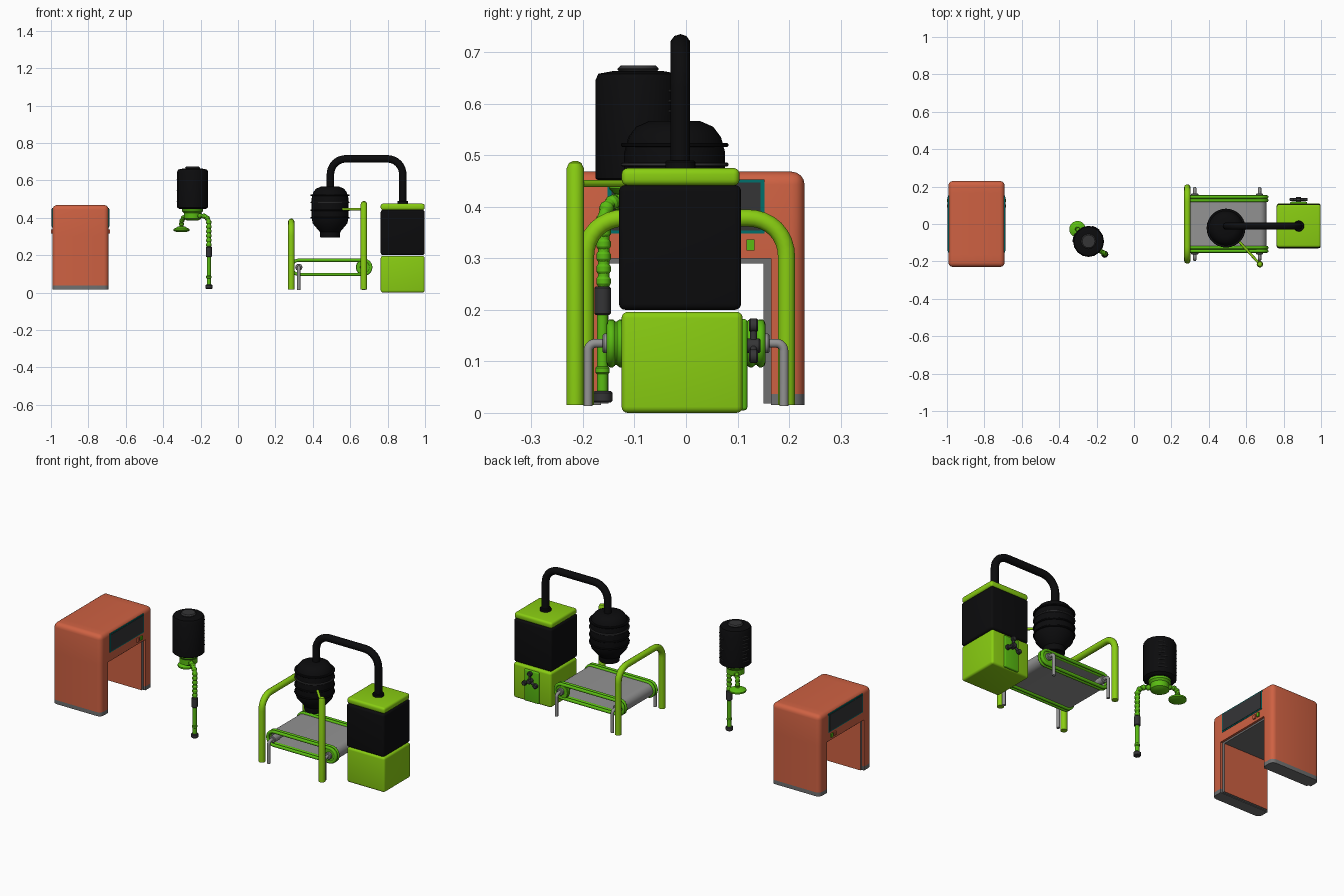
import bpy, bmesh, math
from mathutils import Vector

if "Cube" in bpy.data.objects:
    bpy.data.objects.remove(bpy.data.objects["Cube"])

def mat(name, r, g, b):
    m = bpy.data.materials.new(name)
    m.diffuse_color = (r, g, b, 1)
    m.use_nodes = True
    m.node_tree.nodes["Principled BSDF"].inputs["Base Color"].default_value = m.diffuse_color
    return m

ORANGE = mat("orange", .62, .12, .055)
LIME = mat("lime", .25, .61, .006)
GREEN = mat("green", .10, .50, .006)
BLACK = mat("black", .0035, .0035, .004)
CHAR = mat("charcoal", .035, .035, .037)
GREY = mat("grey", .29, .29, .29)
MIDGREY = mat("mid_grey", .16, .16, .16)
TEAL = mat("teal", 0, .16, .15)

def add(name, bm, *mats):
    bmesh.ops.recalc_face_normals(bm, faces=bm.faces)
    me = bpy.data.meshes.new(name)
    bm.to_mesh(me)
    bm.free()
    for m in mats:
        me.materials.append(m)
    ob = bpy.data.objects.new(name, me)
    bpy.context.collection.objects.link(ob)
    return ob

def box(name, m, x, y, z, bevel=0):
    bm = bmesh.new()
    bmesh.ops.create_cube(bm, size=1)
    for v in bm.verts:
        v.co = [(a + b) / 2 + c * (b - a) for (a, b), c in zip((x, y, z), v.co)]
    if bevel:
        bmesh.ops.bevel(bm, geom=bm.edges[:], offset=bevel, segments=4, profile=.5, affect='EDGES')
    return add(name, bm, m)

def lathe(name, m, profile, origin, axis=(0, 0, 1), n=24):
    """Revolve (radius, height) points about an axis through origin."""
    bm = bmesh.new()
    q = Vector((0, 0, 1)).rotation_difference(Vector(axis))
    rings = [[bm.verts.new(Vector(origin) + q @ Vector((r * math.cos(2 * math.pi * i / n),
              r * math.sin(2 * math.pi * i / n), h))) for i in range(n)] for r, h in profile]
    for a, b in zip(rings, rings[1:]):
        for i in range(n):
            bm.faces.new((a[i], a[(i + 1) % n], b[(i + 1) % n], b[i]))
    bm.faces.new(rings[0])
    bm.faces.new(rings[-1])
    return add(name, bm, m)

def cyl(name, m, r, h0, h1, origin, axis=(0, 0, 1), c=.003, n=24):
    return lathe(name, m, [(r - c, h0), (r, h0 + c), (r, h1 - c), (r - c, h1)], origin, axis, n)

def fillet(pts, rad, seg=8):
    pts = [Vector(p) for p in pts]
    out = [pts[0]]
    for a, p, b in zip(pts, pts[1:], pts[2:]):
        s, e = p + (a - p).normalized() * rad, p + (b - p).normalized() * rad
        for i in range(seg + 1):
            t = i / seg
            w = .76  # rational weight gives a near-circular corner
            k = (1 - t) ** 2 + 2 * w * t * (1 - t) + t * t
            out.append(((1 - t) ** 2 * s + 2 * w * t * (1 - t) * p + t * t * e) / k)
    return out + [pts[-1]]

def tube(name, m, pts, r, cyclic=False):
    cu = bpy.data.curves.new(name, 'CURVE')
    cu.dimensions = '3D'
    cu.bevel_depth = r
    cu.bevel_resolution = 3
    cu.use_fill_caps = True
    sp = cu.splines.new('POLY')
    sp.points.add(len(pts) - 1)
    for p, c in zip(sp.points, pts):
        p.co = (*c, 1)
    sp.use_cyclic_u = cyclic
    cu.materials.append(m)
    ob = bpy.data.objects.new(name, cu)
    bpy.context.collection.objects.link(ob)
    return ob

# ---- orange scanner arch: U-shaped cells, rounded outside edges, grey feet
ys, zs, xs = [-.23, -.165, .165, .23], [.015, .037, .30, .468], (-.992, -.692)
cells = [(0, 0), (0, 1), (2, 0), (2, 1), (0, 2), (1, 2), (2, 2)]
bm = bmesh.new()
V = {}
def vert(s, j, k):
    if (s, j, k) not in V:
        V[s, j, k] = bm.verts.new((xs[s], ys[j], zs[k]))
    return V[s, j, k]
count = {}
for j, k in cells:
    loop = [(j, k), (j + 1, k), (j + 1, k + 1), (j, k + 1)]
    for s in (0, 1):
        bm.faces.new([vert(s, *p) for p in loop])
    for p, q in zip(loop, loop[1:] + loop[:1]):
        count.setdefault(frozenset((p, q)), []).append((p, q))
for c in count.values():
    if len(c) == 1:
        p, q = c[0]
        bm.faces.new((vert(0, *p), vert(0, *q), vert(1, *q), vert(1, *p)))
bmesh.ops.recalc_face_normals(bm, faces=bm.faces)
outer = [e for e in bm.edges if e.calc_face_angle(0) > 1
         and all(abs(v.co.y) > .22 or v.co.z > .46 for v in e.verts)
         and not all(v.co.z < .02 for v in e.verts)]
bmesh.ops.bevel(bm, geom=outer, offset=.025, segments=4, profile=.5, affect='EDGES')
for f in bm.faces:
    f.material_index = int(f.calc_center_median().z < .0369)
add("scanner_arch", bm, ORANGE, MIDGREY)
box("arch_ceiling", MIDGREY, (-.98, -.704), (-.165, .165), (.29, .301))
for s in (-1, 1):
    lining = box("arch_lining", MIDGREY, (-.98, -.704), sorted((s * .15, s * .166)), (.018, .295))
    lining.data.materials.append(ORANGE)
    for f in lining.data.polygons:
        f.material_index = int(abs(f.normal.y) > .5)
for x, d in ((-.992, -1), (-.692, 1)):
    span = lambda t: sorted((x - d * .004, x + d * t))
    box("screen_border", TEAL, span(.002), (-.152, .152), (.348, .453))
    box("screen", CHAR, span(.004), (-.145, .145), (.354, .447))
    box("button_green", GREEN, span(.007), (.117, .133), (.315, .336))
    box("button_orange", ORANGE, span(.007), (.088, .104), (.315, .336))

# ---- black canister with cap and gauge ticks
cx, cy = -.243, -.093
lathe("canister", BLACK, [(.07, .447), (.083, .455), (.083, .645), (.077, .658), (.05, .663)], (cx, cy, 0), n=16)
cyl("canister_cap", CHAR, .04, .66, .674, (cx, cy, 0), n=16, c=.006)
for a0 in (45, 150):
    for i in range(8):
        z, w = .485 + i * .02, 32 if i % 3 == 0 else 20
        arc = [(cx + .0825 * math.cos(math.radians(a)), cy + .0825 * math.sin(math.radians(a)), z)
               for a in range(a0, a0 + w + 1, 4)]
        tube("gauge_tick", CHAR, arc, .0025)
lathe("canister_collar", GREEN, [(.03, .385), (.047, .395), (.047, .425), (.056, .435), (.056, .449)], (cx, cy, 0), n=16)

# ---- segmented arms under the canister
def beaded_arm(name, pts, rad, r, step):
    path = fillet(pts, rad)
    tube(name, GREEN, path, r * .8)
    dist = 0
    for a, b in zip(path, path[1:]):
        L = (b - a).length
        while dist < L:
            d = (b - a).normalized()
            lathe(name + "_bead", GREEN, [(r * .75, -step * .42), (r, -step * .2), (r, step * .2),
                  (r * .75, step * .42)], a + d * dist, d, 12)
            dist += step
        dist -= L
beaded_arm("long_arm", [(-.22, -.115, .41), (-.156, -.16, .41), (-.156, -.16, .24)], .04, .014, .024)
beaded_arm("short_arm", [(-.265, -.068, .41), (-.302, -.028, .40), (-.302, -.028, .345)], .03, .013, .02)
lathe("short_arm_disc", GREEN, [(.03, .325), (.044, .331), (.044, .339), (.02, .352)], (-.302, -.028, 0))
cyl("arm_knuckle", CHAR, .016, .19, .245, (-.156, -.162, 0), n=12)
cyl("arm_rod", GREEN, .011, .035, .195, (-.156, -.162, 0), n=12)
cyl("arm_rod_joint", GREEN, .014, .075, .09, (-.156, -.162, 0), n=12)
cyl("arm_foot", CHAR, .019, .02, .042, (-.156, -.162, 0), n=12)

# ---- conveyor: belt loop, paired side loops, rollers and legs
X0, X1, ZC = .325, .672, .135
def stadium(r, y):
    right = [(X1 + r * math.sin(t * math.pi / 12), y, ZC + r * math.cos(t * math.pi / 12)) for t in range(13)]
    left = [(X0 - r * math.sin(t * math.pi / 12), y, ZC - r * math.cos(t * math.pi / 12)) for t in range(13)]
    return right + left
bm = bmesh.new()
loops = [[bm.verts.new(p) for p in stadium(r, y)] for r, y in ((.037, -.125), (.037, .125), (.031, .125), (.031, -.125))]
for a, b in zip(loops, loops[1:] + loops[:1]):
    for i in range(len(a)):
        j = (i + 1) % len(a)
        bm.faces.new((a[i], a[j], b[j], b[i]))
add("conveyor_belt", bm, GREY)
for s in (-1, 1):
    for y in (.126, .145):
        tube("conveyor_side_loop", GREEN, stadium(.038, s * y), .009, True)
    for x in (X0, X1):
        cyl("roller_hub", GREY, .019, .11, .162, (x, 0, ZC), (0, s, 0))
        tube("conveyor_leg", GREY, fillet([(x, s * .15, ZC), (x, s * .19, ZC), (x, s * .19, .013)], .015), .009)
    cyl("drive_pulley", GREEN, .042, .128, .15, (X1, 0, ZC), (0, s, 0))
for x in (X0, X1):
    cyl("roller", GREY, .016, -.12, .12, (x, 0, ZC), (0, 1, 0))

# ---- hoop and pole beside the conveyor
tube("hoop_frame", LIME, fillet([(.285, -.195, .015), (.285, -.195, .378), (.285, .195, .378), (.285, .195, .015)], .075), .0175)
lathe("support_pole", LIME, [(.017, .015), (.017, .474), (.012, .485), (.004, .489)], (.673, -.215, 0))
tube("support_rod", LIME, [(.673, -.215, .445), (.54, -.07, .445)], .007)

# ---- ribbed barrel, hose and two-tone tank
bx, by = .492, -.022
lathe("hanging_barrel", BLACK, [(.052, .295), (.055, .325), (.062, .333), (.093, .37), (.098, .40), (.098, .505),
      (.09, .535), (.075, .555), (.05, .566)], (bx, by, 0), n=28)
for z in (.40, .44, .482, .52):
    cyl("barrel_rib", CHAR if z == .482 else BLACK, .104, z - .004, z + .004, (bx, by, 0), n=28, c=.002)
tube("hose", BLACK, fillet([(.494, -.011, .55), (.494, -.011, .715), (.881, -.011, .715), (.881, -.011, .475)], .085), .02)
cyl("hose_collar", BLACK, .029, .47, .49, (.881, -.011, 0))
box("tank_base", LIME, (.763, .998), (-.125, .11), (0, .196), .012)
box("tank_body", BLACK, (.763, .998), (-.13, .107), (.2, .442), .012)
box("tank_lid", LIME, (.763, .998), (-.125, .104), (.441, .475), .012)

# ---- valve door and three-armed handle on the back
box("valve_door", GREEN, (.835, .925), (.10, .119), (.005, .182), .006)
cyl("valve_stem", CHAR, .014, .115, .145, (.88, 0, .13), (0, 1, 0))
for k in range(3):
    a = math.radians(90 + 120 * k)
    c, s = math.cos(a), math.sin(a)
    tube("valve_spoke", CHAR, [(.88, .131, .13), (.88 + .045 * c, .131, .13 + .045 * s)], .007)
    cyl("valve_knob", CHAR, .013, .122, .14, (.88 + .04 * c, 0, .13 + .04 * s), (0, 1, 0), n=16)

# ---- smooth shading with sharp edges kept
for ob in bpy.context.collection.objects:
    ob.select_set(ob.type == 'MESH')
    if ob.type == 'MESH':
        bpy.context.view_layer.objects.active = ob
bpy.ops.object.shade_smooth_by_angle(angle=math.radians(32))
